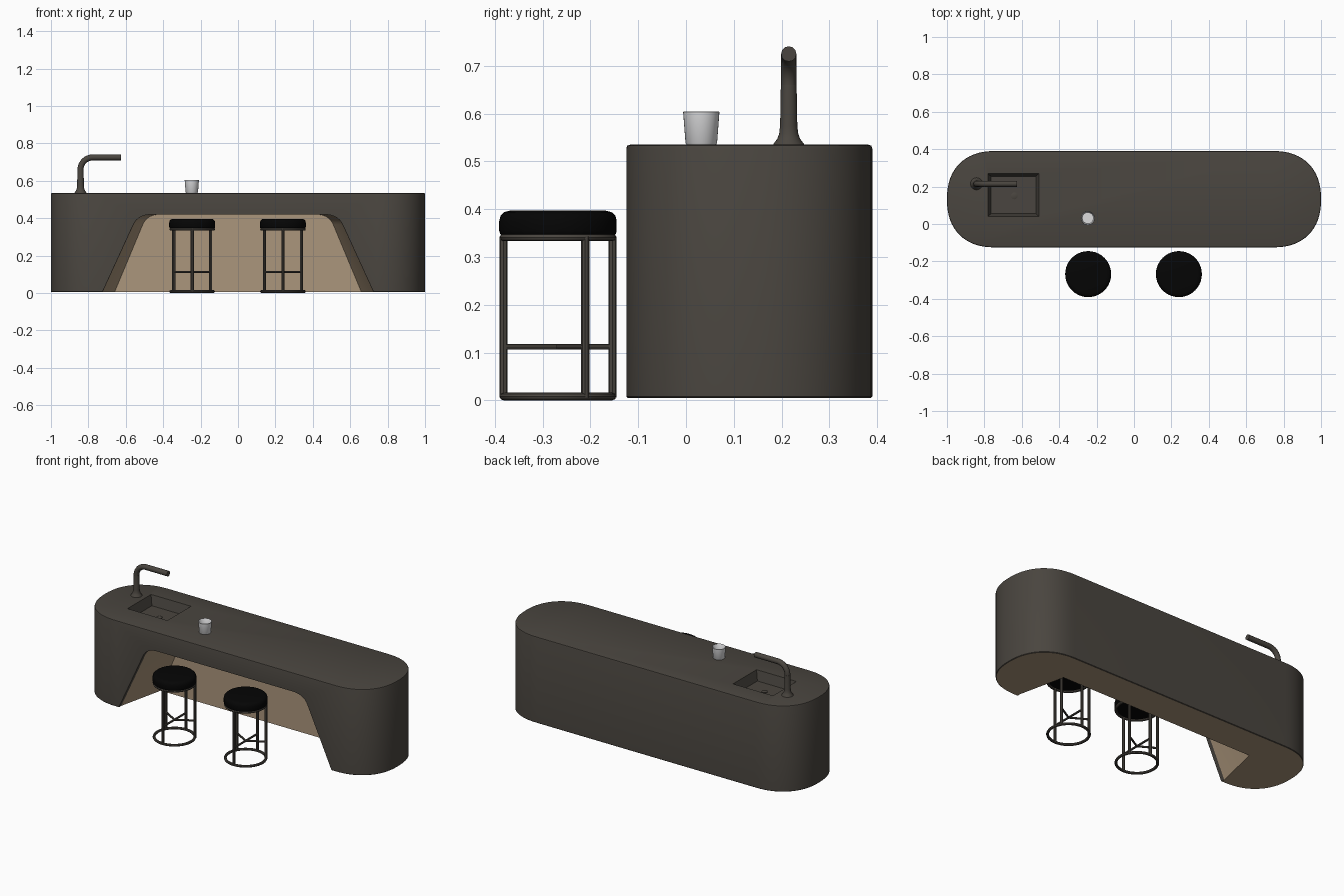
import bpy, bmesh, math
from mathutils import Vector

if "Cube" in bpy.data.objects:
    bpy.data.objects.remove(bpy.data.objects["Cube"])


def material(name, rgb):
    m = bpy.data.materials.new(name)
    m.diffuse_color = (*rgb, 1)
    m.use_nodes = True
    m.node_tree.nodes["Principled BSDF"].inputs["Base Color"].default_value = m.diffuse_color
    return m


DARK = material("dark_stone", (0.068, 0.060, 0.050))
TAN = material("tan_panel", (0.41, 0.305, 0.20))
BLACK = material("black_leather", (0.0015, 0.0015, 0.0015))
WHITE = material("pale_ceramic", (0.72, 0.72, 0.73))


def finish(name, bm, mat, smooth=True):
    bmesh.ops.recalc_face_normals(bm, faces=bm.faces)
    me = bpy.data.meshes.new(name)
    bm.to_mesh(me)
    bm.free()
    ob = bpy.data.objects.new(name, me)
    bpy.context.collection.objects.link(ob)
    me.materials.append(mat)
    if smooth:
        smooth_by_angle(ob)
    return ob


def activate(ob):
    bpy.ops.object.select_all(action='DESELECT')
    ob.select_set(True)
    bpy.context.view_layer.objects.active = ob


def smooth_by_angle(ob):
    activate(ob)
    bpy.ops.object.shade_smooth_by_angle(angle=math.radians(35))


def loft(name, rings, mat, smooth=True):
    """Closed solid through matching rings of points."""
    bm = bmesh.new()
    vs = [[bm.verts.new(p) for p in r] for r in rings]
    n = len(rings[0])
    for a, b in zip(vs, vs[1:]):
        for i in range(n):
            j = (i + 1) % n
            bm.faces.new((a[i], a[j], b[j], b[i]))
    bm.faces.new(vs[0][::-1])
    bm.faces.new(vs[-1])
    return finish(name, bm, mat, smooth)


def lathe(name, profile, centre, mat, n=32):
    """Turn (radius, z) points about a vertical axis."""
    rings = [[(centre[0] + r * math.cos(2 * math.pi * i / n),
               centre[1] + r * math.sin(2 * math.pi * i / n), z) for i in range(n)]
             for r, z in profile]
    return loft(name, rings, mat)


def tube(name, pts, radius, mat, closed=False, res=4):
    cu = bpy.data.curves.new(name, 'CURVE')
    cu.dimensions = '3D'
    cu.bevel_depth = radius
    cu.bevel_resolution = res
    cu.use_fill_caps = True
    sp = cu.splines.new('POLY')
    sp.points.add(len(pts) - 1)
    for p, co in zip(sp.points, pts):
        p.co = (*co, 1)
    sp.use_cyclic_u = closed
    ob = bpy.data.objects.new(name, cu)
    bpy.context.collection.objects.link(ob)
    cu.materials.append(mat)
    activate(ob)
    bpy.ops.object.convert(target='MESH')
    smooth_by_angle(ob)
    return ob


# Island body: full rounded ends (slightly squarer than a circle), softened rims
YC, R, HALF = 0.1325, 0.2575, 0.7425


def power(v):
    return math.copysign(abs(v) ** (2 / 2.3), v) if abs(v) > 1e-9 else 0.0


def stadium(inset, z):
    pts = []
    for sx, a0 in ((1, -90), (-1, 90)):
        for i in range(33):
            a = math.radians(a0 + 180 * i / 32)
            pts.append((sx * HALF + (R - inset) * power(math.cos(a)),
                        YC + (R - inset) * power(math.sin(a)), z))
    return pts


body = loft("island_body", [stadium(0.003, 0.005), stadium(0, 0.008), stadium(0, 0.527),
                            stadium(0.002, 0.533), stadium(0.008, 0.535)], DARK, False)

# Knee-space cutter: sloped sides with rounded top corners, narrowing to the back
WALL_Y = 0.19
half = [(0.775, -0.1), (0.725, 0.005), (0.56, 0.365)]
p0, p1, p2 = Vector((0.56, 0.365)), Vector((0.535, 0.42)), Vector((0.46, 0.42))
for i in range(1, 9):
    t = i / 8
    half.append(tuple(p0 * (1 - t) ** 2 + p1 * 2 * t * (1 - t) + p2 * t * t))
outline = half + [(-x, z) for x, z in reversed(half)]
knee = loft("knee_space_cutter", [[(x * s, y, z) for x, z in outline]
                                  for y, s in ((-0.4, 1), (-0.10, 1), (WALL_Y, 0.91))],
            TAN, False)


# Sink cutter: tapered basin
def rect(x0, x1, y0, y1, z):
    return [(x0, y0, z), (x1, y0, z), (x1, y1, z), (x0, y1, z)]


basin = loft("basin_cutter", [rect(-0.765, -0.525, 0.055, 0.255, 0.475),
                              rect(-0.785, -0.505, 0.037, 0.273, 0.55)], DARK, False)

for cutter in (knee, basin):
    mod = body.modifiers.new("cut", 'BOOLEAN')
    mod.object = cutter
    mod.operation = 'DIFFERENCE'
    mod.solver = 'EXACT'
    activate(body)
    bpy.ops.object.modifier_apply(modifier=mod.name)
for cutter in (knee, basin):
    bpy.data.objects.remove(cutter, do_unlink=True)

# Tan on the underside and inside the knee space
me = body.data
me.materials.clear()
me.materials.append(DARK)
me.materials.append(TAN)
for f in me.polygons:
    c, n = f.center, f.normal
    inside = abs(c.x) < 0.74 and c.z < 0.425 and -0.095 < c.y < WALL_Y + 0.01
    f.material_index = 1 if n.z < -0.9 or inside else 0
smooth_by_angle(body)

# Sink drain
lathe("sink_drain", [(0.016, 0.474), (0.018, 0.479), (0.012, 0.481)], (-0.64, 0.15), DARK, 20)

# Tap: concave flared foot and bent spout
FX, FY = -0.842, 0.215
lathe("tap_foot", [(0.034, 0.532), (0.031, 0.538), (0.024, 0.547), (0.020, 0.558), (0.018, 0.575),
                   (0.0165, 0.66)], (FX, FY), DARK)
path = [(FX, FY, 0.535), (FX, FY, 0.66)]
for i in range(1, 11):
    a = math.radians(180 - 9 * i)
    path.append((FX + 0.065 + 0.065 * math.cos(a), FY, 0.66 + 0.065 * math.sin(a)))
path.append((-0.625, FY, 0.725))
tube("tap_spout", path, 0.016, DARK)

# Cup, hollow
lathe("cup", [(0.030, 0.534), (0.033, 0.538), (0.038, 0.603), (0.0365, 0.605), (0.035, 0.603),
              (0.030, 0.545)], (-0.247, 0.032), WHITE)

# Two stools
for side, cx in (("left", -0.245), ("right", 0.24)):
    cy, rr = -0.268, 0.114
    lathe(side + "_stool_seat", [(0.116, 0.343), (0.121, 0.348), (0.123, 0.355), (0.123, 0.375),
                                 (0.120, 0.387), (0.112, 0.394), (0.100, 0.397)],
          (cx, cy), BLACK, 40)
    for part, z in (("base_ring", 0.008), ("top_ring", 0.341)):
        ring = [(cx + rr * math.cos(math.pi * i / 20), cy + rr * math.sin(math.pi * i / 20), z)
                for i in range(40)]
        tube(f"{side}_stool_{part}", ring, 0.008, DARK, True, 2)
    for k, deg in enumerate((30, 90, 150, 270)):
        a = math.radians(deg)
        x, y = cx + rr * math.cos(a), cy + rr * math.sin(a)
        tube(f"{side}_stool_leg_{k}", [(x, y, 0.006), (x, y, 0.343)], 0.0085, DARK, False, 2)
        tube(f"{side}_stool_spoke_{k}", [(cx, cy, 0.112), (x, y, 0.112)], 0.006, DARK, False, 2)
